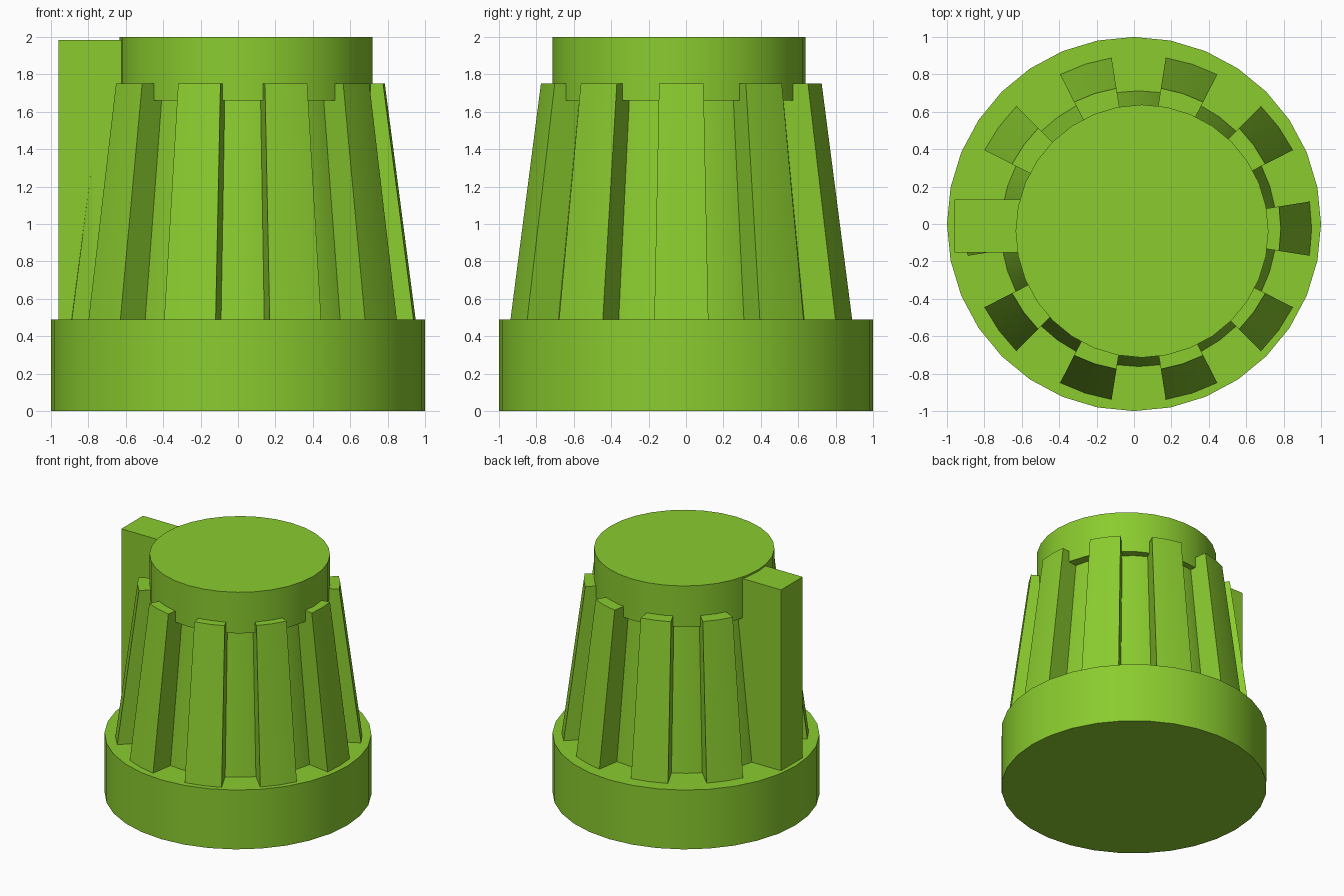
import bpy, bmesh, math

cube = bpy.data.objects.get("Cube")
if cube:
    bpy.data.objects.remove(cube, do_unlink=True)

GREEN = (0.255, 0.600, 0.028, 1.0)
mat = bpy.data.materials.new("lime green plastic")
mat.use_nodes = True
mat.diffuse_color = GREEN
mat.node_tree.nodes["Principled BSDF"].inputs["Base Color"].default_value = GREEN

CX, CY = 0.025, -0.025      # axis of the grip, slightly off the base axis
BASE_TOP = 0.49


def finish(name, bm):
    """Turn a bmesh into a coloured object with sharp edges kept."""
    bmesh.ops.recalc_face_normals(bm, faces=bm.faces)
    mesh = bpy.data.meshes.new(name)
    bm.to_mesh(mesh)
    bm.free()
    mesh.materials.append(mat)
    obj = bpy.data.objects.new(name, mesh)
    bpy.context.collection.objects.link(obj)
    bpy.ops.object.select_all(action='DESELECT')
    obj.select_set(True)
    bpy.context.view_layer.objects.active = obj
    bpy.ops.object.shade_smooth_by_angle(angle=math.radians(30))
    return obj


def loft(bm, lower, upper):
    """Closed solid between two matching rings of points."""
    a = [bm.verts.new(p) for p in lower]
    b = [bm.verts.new(p) for p in upper]
    n = len(a)
    for i in range(n):
        j = (i + 1) % n
        bm.faces.new((a[i], a[j], b[j], b[i]))
    bm.faces.new(a[::-1])
    bm.faces.new(b)


def polar(cx, cy, r, deg, z):
    t = math.radians(deg)
    return (cx + r * math.cos(t), cy + r * math.sin(t), z)


def frustum(name, cx, cy, r0, r1, z0, z1, sides):
    bm = bmesh.new()
    rings = [[polar(cx, cy, r, 360 * i / sides, z) for i in range(sides)]
             for r, z in ((r0, z0), (r1, z1))]
    loft(bm, *rings)
    return finish(name, bm)


# Base collar, tapered core and top cap
frustum("base_collar", 0, 0, 1.0, 1.0, 0, BASE_TOP, 32)
frustum("grip_core", CX, CY, 0.738, 0.612, BASE_TOP - 0.01, 1.67, 40)
frustum("top_cap", 0.043, -0.038, 0.676, 0.676, 1.66, 2.0, 32)

# Ten tapered grip ribs, each 18 degrees wide
bm = bmesh.new()
for k in range(10):
    rings = []
    for r_out, z in ((0.925, BASE_TOP - 0.002), (0.76, 1.75)):
        outer = [polar(CX, CY, r_out, 36 * k + d, z) for d in (-9, 0, 9)]
        inner = [polar(CX, CY, 0.55, 36 * k + d, z) for d in (9, 0, -9)]
        rings.append(outer + inner)
    loft(bm, *rings)
finish("grip_ribs", bm)

# Upright pointer fin on the right side
bm = bmesh.new()
fin = [(-0.96, -0.152), (-0.55, -0.152), (-0.55, 0.13), (-0.96, 0.13)]
loft(bm, [(x, y, BASE_TOP - 0.002) for x, y in fin], [(x, y, 1.985) for x, y in fin])
finish("pointer_fin", bm)
